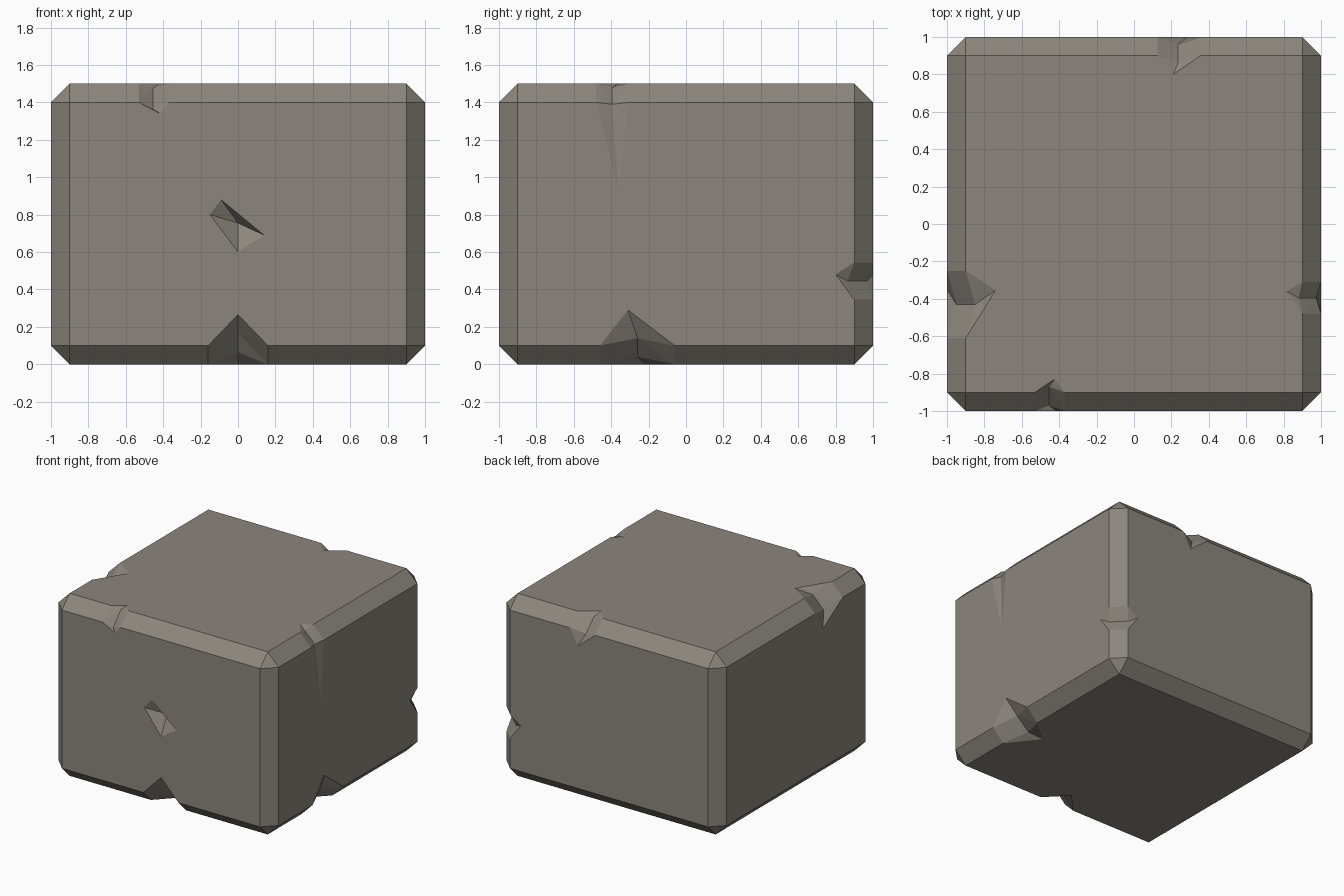
import bpy, bmesh
from mathutils import Vector

if "Cube" in bpy.data.objects:
    bpy.data.objects.remove(bpy.data.objects["Cube"])

EXT = Vector((1, 1, 0.75))        # half sizes of the block
CENTRE = Vector((0, 0, 0.75))
B = 0.1                           # chamfer width
X, Y, Z = Vector((1, 0, 0)), Vector((0, 1, 0)), Vector((0, 0, 1))

stone = bpy.data.materials.new("warm grey stone")
stone.diffuse_color = (0.26, 0.24, 0.205, 1)
stone.use_nodes = True
stone.node_tree.nodes["Principled BSDF"].inputs["Base Color"].default_value = stone.diffuse_color


def make(name, bm):
    bmesh.ops.recalc_face_normals(bm, faces=bm.faces[:])
    me = bpy.data.meshes.new(name)
    bm.to_mesh(me)
    bm.free()
    me.materials.append(stone)
    ob = bpy.data.objects.new(name, me)
    bpy.context.collection.objects.link(ob)
    return ob


def cutter(points, faces):
    bm = bmesh.new()
    vs = [bm.verts.new(p) for p in points]
    for f in faces:
        bm.faces.new([vs[i] for i in f])
    bmesh.ops.triangulate(bm, faces=bm.faces[:])
    ob = make("chip_cutter", bm)
    ob.hide_render = True
    return ob


def edge_chip(na, nb, lo, hi, tip_a, tip_b, mid, in_a, in_b):
    """Chip on the edge between faces na and nb; depths measured in from each face."""
    axis = Vector([1 - abs(na[i]) - abs(nb[i]) for i in range(3)])

    def face_dist(n):
        return sum(abs(n[i]) * EXT[i] for i in range(3))

    def P(t, p, q):
        base = CENTRE - axis * CENTRE.dot(axis)
        return base + axis * t + na * (face_dist(na) - p) + nb * (face_dist(nb) - q)

    pts = [P(lo, 0, B), P(tip_a[0], 0, tip_a[1]), P(hi, 0, B),
           P(hi, B, 0), P(tip_b[0], tip_b[1], 0), P(lo, B, 0),
           P(mid, *in_a), P(mid, *in_b), P((lo + hi) / 2, -0.03, -0.03)]
    faces = [(0, 1, 6), (1, 2, 6), (2, 3, 7, 6), (3, 4, 7), (4, 5, 7), (5, 0, 6, 7)]
    faces += [((i + 1) % 6, i, 8) for i in range(6)]
    return cutter(pts, faces)


# chamfered block
bm = bmesh.new()
bmesh.ops.create_cube(bm, size=2)
for v in bm.verts:
    v.co = Vector([v.co[i] * EXT[i] for i in range(3)]) + CENTRE
bmesh.ops.bevel(bm, geom=bm.edges[:], offset=B, offset_type='OFFSET',
                segments=1, profile=0.5, affect='EDGES')
block = make("stone_block", bm)

# chips knocked out of the edges
chips = [
    edge_chip(-Y, Z, -0.53, -0.37, (-0.415, 0.16), (-0.425, 0.17), -0.455, (0.03, 0.135), (0.13, 0.025)),
    edge_chip(-Y, -Z, -0.16, 0.16, (0, 0.265), (0, 0.265), 0, (0.09, 0.17), (0.17, 0.065)),
    edge_chip(X, Z, -0.48, -0.31, (-0.36, 0.58), (-0.36, 0.185), -0.395, (0.025, 0.11), (0.12, 0.02)),
    edge_chip(X, -Z, -0.46, -0.06, (-0.31, 0.29), (-0.22, 0.29), -0.26, (0.07, 0.14), (0.18, 0.04)),
    edge_chip(X, Y, 0.345, 0.545, (0.48, 0.2), (0.48, 0.2), 0.445, (0.035, 0.135), (0.135, 0.035)),
    edge_chip(Y, Z, 0.125, 0.355, (0.284, 0.23), (0.21, 0.2), 0.235, (0.04, 0.13), (0.14, 0.03)),
    edge_chip(-X, Z, -0.61, -0.25, (-0.35, 0.26), (-0.355, 0.26), -0.43, (0.05, 0.15), (0.15, 0.05)),
]

# chip in the middle of the front face
ring = [(-0.15, 0.8), (-0.09, 0.88), (0.14, 0.69), (0, 0.6)]
pts = [(x, -1, z) for x, z in ring] + [(0, -0.92, 0.755), (0, -1.03, 0.74)]
chips.append(cutter(pts, [(i, (i + 1) % 4, 4) for i in range(4)]
                    + [((i + 1) % 4, i, 5) for i in range(4)]))

# cut the chips out of the block
bpy.context.view_layer.objects.active = block
for c in chips:
    m = block.modifiers.new("chip", 'BOOLEAN')
    m.operation = 'DIFFERENCE'
    m.solver = 'EXACT'
    m.object = c
    bpy.ops.object.modifier_apply(modifier=m.name)
    bpy.data.objects.remove(c)
